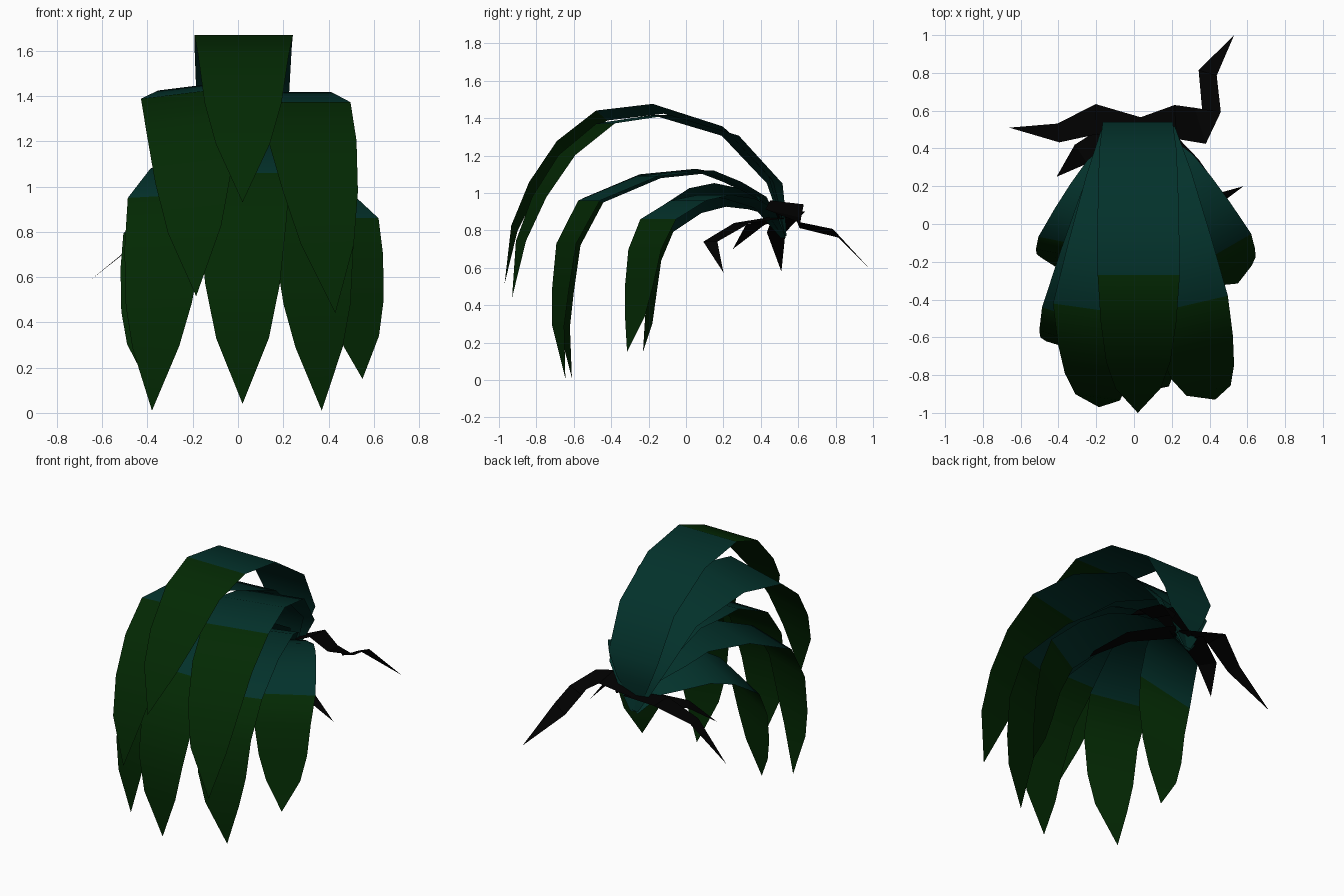
import bpy
import bmesh
from math import cos, sin, tan, radians
from mathutils import Vector

cube = bpy.data.objects.get("Cube")
if cube:
    bpy.data.objects.remove(cube)


def material(name, rgb):
    mat = bpy.data.materials.new(name)
    mat.use_nodes = True
    colour = (*rgb, 1)
    mat.diffuse_color = colour
    mat.node_tree.nodes["Principled BSDF"].inputs["Base Color"].default_value = colour
    return mat


TEAL = material("teal leaf base", (0.001, 0.031, 0.024))
GREEN = material("dark green leaf tip", (0.001, 0.022, 0.001))
BLACK = material("black root", (0.0003, 0.0003, 0.0003))


def finish(bm, name, mats, smooth):
    mesh = bpy.data.meshes.new(name)
    bm.to_mesh(mesh)
    bm.free()
    for mat in mats:
        mesh.materials.append(mat)
    for poly in mesh.polygons:
        poly.use_smooth = smooth
    obj = bpy.data.objects.new(name, mesh)
    bpy.context.collection.objects.link(obj)


def ribbon(bm, rows):
    """Bridge successive rows of one or two vertices with faces."""
    return [bm.faces.new(a + b[::-1]) for a, b in zip(rows, rows[1:])]


# Every leaf is a ribbon of nine segments, teal up to its middle row
WIDTHS = [0.06, 0.24, 0.37, 0.41, 0.43, 0.435, 0.40, 0.34, 0.24, 0]
MIDDLE = 5


def leaf(name, path, x_mid, x_tip, yaw=0, roll=0, scale=1, shift=0, lift=0):
    bm = bmesh.new()
    yaw, roll = radians(yaw), radians(roll)
    across = Vector((cos(yaw) * cos(roll), sin(yaw) * cos(roll), sin(roll)))
    x_base = 0.02
    y_base, (y_mid, z_mid), z_tip = path[0][0], path[MIDDLE], path[-1][1]
    rows = []
    for i, (y, z) in enumerate(path):
        if i <= MIDDLE:
            x = x_base + (x_mid - x_base) * (y_base - y) / (y_base - y_mid)
        else:
            x = x_mid + (x_tip - x_mid) * ((z_mid - z) / (z_mid - z_tip)) ** 0.7
        along = i / (len(path) - 1)
        centre = Vector((x, y + shift * along, z + lift * along))
        half = across * WIDTHS[i] * scale / 2
        ends = [centre - half, centre + half] if WIDTHS[i] else [centre]
        rows.append([bm.verts.new(p) for p in ends])
    for i, face in enumerate(ribbon(bm, rows)):
        face.material_index = int(i >= MIDDLE)
    finish(bm, name, [TEAL, GREEN], True)


# Side profiles (y, z) of the leaf tiers, from root to tip
TOP = [(0.5, 0.80), (0.54, 0.97), (0.54, 1.13), (0.39, 1.41), (0.07, 1.62),
       (-0.27, 1.67), (-0.52, 1.58), (-0.73, 1.37), (-0.87, 1.19), (-1.0, 0.93)]
UPPER = [(0.53, 0.77), (0.50, 0.93), (0.47, 1.06), (0.23, 1.32), (-0.14, 1.435),
         (-0.44, 1.395), (-0.65, 1.23), (-0.80, 1.01), (-0.90, 0.78), (-0.95, 0.48)]
FRONT = [(0.5, 0.82), (0.37, 1.03), (0.07, 1.2), (-0.09, 1.2), (-0.3, 1.2),
         (-0.61, 1.06), (-0.78, 0.85), (-0.86, 0.57), (-0.87, 0.33), (-0.84, 0.04)]
MIDDLE_TIER = [(0.5, 0.80), (0.4, 0.98), (0.25, 1.06), (0.1, 1.12), (-0.2, 1.09),
               (-0.51, 0.96), (-0.63, 0.73), (-0.66, 0.48), (-0.67, 0.29), (-0.63, 0.01)]
LOWER = [(0.52, 0.76), (0.42, 0.92), (0.29, 0.97), (0.16, 0.99), (0.02, 0.96),
         (-0.14, 0.86), (-0.21, 0.70), (-0.24, 0.5), (-0.26, 0.34), (-0.3, 0.15)]

leaf("top_leaf", TOP, 0.025, 0.02)
leaf("upper_leaf_left", UPPER, 0.285, 0.43, yaw=13, shift=0.02, lift=-0.04)
leaf("upper_leaf_right", UPPER, -0.215, -0.185, yaw=-8, roll=7, shift=-0.02, lift=0.035)
leaf("front_leaf", FRONT, 0.02, 0.02, scale=0.97)
leaf("middle_leaf_left", MIDDLE_TIER, 0.315, 0.37, yaw=17, scale=0.91, shift=-0.015)
leaf("middle_leaf_right", MIDDLE_TIER, -0.3, -0.38, yaw=-17, roll=3, scale=0.9, shift=0.02)
leaf("lower_leaf_left", LOWER, 0.455, 0.55, yaw=30, scale=0.88, shift=-0.015)
leaf("lower_leaf_right", LOWER, -0.335, -0.41, yaw=-11, roll=21, scale=0.86, shift=0.07)


# Roots: flat tapering ribbons ending in a point, tilting more towards the tip
def root(name, points, half_widths, tilt=0):
    bm = bmesh.new()
    pts = [Vector(p) for p in points]
    rows = []
    for i, half in enumerate(half_widths):
        along = pts[i + 1] - pts[max(i - 1, 0)]
        side = along.cross(Vector((0, 0, 1))).normalized()
        side.z = tan(radians(tilt)) * i / len(half_widths)
        rows.append([bm.verts.new(pts[i] - side * half), bm.verts.new(pts[i] + side * half)])
    rows.append([bm.verts.new(pts[-1])])
    ribbon(bm, rows)
    finish(bm, name, [BLACK], False)


root("back_root_left", [(0, 0.5, 0.86), (0.22, 0.54, 0.95), (0.35, 0.52, 0.89), (0.41, 0.6, 0.83),
                        (0.39, 0.8, 0.785), (0.53, 1.0, 0.575)],
     [0.05, 0.09, 0.1, 0.05, 0.05], tilt=30)
root("back_root_right", [(0.08, 0.5, 0.86), (-0.2, 0.555, 0.9), (-0.4, 0.482, 0.79),
                         (-0.66, 0.51, 0.58)], [0.05, 0.08, 0.05])
root("front_root_left", [(0.08, 0.5, 0.87), (0.3, 0.3, 0.84), (0.45, 0.13, 0.74),
                         (0.58, 0.2, 0.575)], [0.08, 0.06, 0.04])
root("front_root_right", [(-0.04, 0.5, 0.87), (-0.28, 0.37, 0.83),
                          (-0.41, 0.25, 0.7)], [0.08, 0.06])
